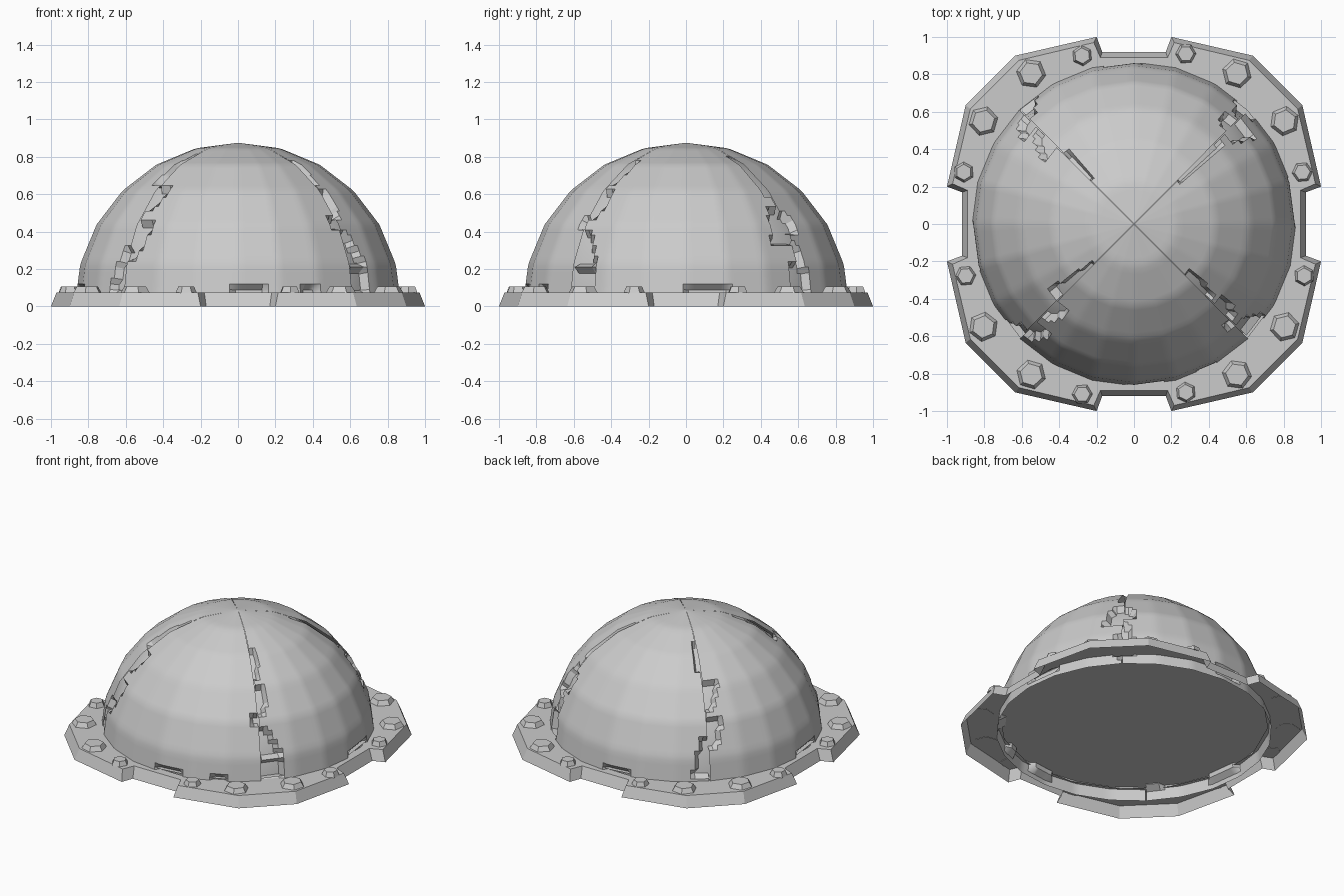
import bpy, bmesh
from math import sin, cos, radians, degrees, atan2, hypot, floor

if "Cube" in bpy.data.objects:
    bpy.data.objects.remove(bpy.data.objects["Cube"])

R = 0.875


def finish(name, bm, smooth=False):
    bm.normal_update()
    me = bpy.data.meshes.new(name)
    bm.to_mesh(me)
    bm.free()
    ob = bpy.data.objects.new(name, me)
    bpy.context.collection.objects.link(ob)
    if smooth:
        bpy.ops.object.select_all(action='DESELECT')
        ob.select_set(True)
        bpy.context.view_layer.objects.active = ob
        bpy.ops.object.shade_smooth_by_angle(angle=radians(32))
    return ob


def chord(a):
    """Angle in degrees -> (cos, sin) on a 24-sided polygon."""
    k = floor(a / 15 + 1e-6)
    t = a / 15 - k
    p, q = radians(15 * k), radians(15 * k + 15)
    return (cos(p) * (1 - t) + cos(q) * t, sin(p) * (1 - t) + sin(q) * t)


def dome_point(lon, lat, r):
    c, s = chord(lat)
    x, y = chord(lon)
    return (r * c * x, r * c * y, r * s)


# chipped edges: seam longitude, side, low lat, high lat, width low, width high
CHIPS = [
    (45, -1, 3, 15, 2, 4), (45, -1, 22, 37, 9, 5), (45, -1, 42, 66, 4, 3),
    (45, 1, 5, 22, 6, 2), (45, 1, 27, 34, 5, 4),
    (135, 1, 18, 31, 3, 8), (135, -1, 6, 22, 7, 3), (135, 1, 34, 46, 2, 9),
    (135, -1, 52, 66, 2, 4),
    (225, -1, 5, 20, 7, 3), (225, 1, 17, 30, 2, 8), (225, 1, 36, 46, 2, 8),
    (225, -1, 48, 68, 7, 3),
    (315, 1, 4, 13, 8, 9), (315, 1, 15, 27, 9, 3), (315, 1, 33, 45, 3, 6),
    (315, 1, 49, 62, 3, 6), (315, -1, 28, 32, 2, 3),
]
# chips on the bottom edges: low lon, high lon
NICKS = [(268, 279), (294, 300), (0, 16), (88, 99), (180, 195)]


def depth(lon, lat):
    for seam, side, a, b, w0, w1 in CHIPS:
        d = (lon - seam + 180) % 360 - 180
        if a <= lat <= b and 0 <= d * side <= w0 + (w1 - w0) * (lat - a) / (b - a):
            return 0.045
    if 3 < lat < 7 and any(a <= lon % 360 <= b for a, b in NICKS):
        return 0.035
    return 0


# four armour panels, split on the diagonals
def panel(name, mid):
    bm = bmesh.new()
    n, rows = 45, 45
    grid = []
    for j in range(rows + 1):
        lat = 89.9 * j / rows
        row = []
        for i in range(n + 1):
            lon = mid - 44.8 + 89.6 * i / n
            row.append(bm.verts.new(dome_point(lon, lat, R - depth(lon, lat))))
        grid.append(row)
    for j in range(rows):
        for i in range(n):
            bm.faces.new((grid[j][i], grid[j][i + 1], grid[j + 1][i + 1], grid[j + 1][i]))
    finish(name, bm, True)


for nm, mid in (("right", 0), ("back", 90), ("left", 180), ("front", 270)):
    panel(nm + "_panel", mid)

# inner dome behind the chips
bm = bmesh.new()
bmesh.ops.create_uvsphere(bm, u_segments=24, v_segments=12, radius=0.835)
bmesh.ops.bisect_plane(bm, geom=bm.verts[:] + bm.edges[:] + bm.faces[:],
                       plane_co=(0, 0, 0.09), plane_no=(0, 0, 1), clear_inner=True)
finish("inner_dome", bm, True)

# recessed floor under the dome
bm = bmesh.new()
bmesh.ops.create_circle(bm, cap_ends=True, segments=24, radius=0.86)
bmesh.ops.translate(bm, verts=bm.verts, vec=(0, 0, 0.09))
bmesh.ops.reverse_faces(bm, faces=bm.faces)
finish("floor", bm)

# notched base flange, open underneath
low = [(0.92, 0.17), (1.0, 0.2), (0.9, 0.635), (0.635, 0.9), (0.2, 1.0), (0.17, 0.92)]
top = [(0.89, 0.18), (0.97, 0.215), (0.875, 0.615), (0.615, 0.875), (0.215, 0.97), (0.18, 0.89)]


def spin(pts):
    turns = [(1, 0), (0, 1), (-1, 0), (0, -1)]
    return [(c * x - s * y, s * x + c * y) for c, s in turns for x, y in pts]


bm = bmesh.new()
rings = [[(x, y, 0) for x, y in spin(low)],
         [(x, y, 0.075) for x, y in spin(top)],
         [(0.85 * x / hypot(x, y), 0.85 * y / hypot(x, y), 0.075) for x, y in spin(top)]]
rings = [[bm.verts.new(p) for p in ring] for ring in rings]
for a, b in zip(rings, rings[1:]):
    for i in range(len(a)):
        k = (i + 1) % len(a)
        bm.faces.new((a[i], a[k], b[k], b[i]))
finish("base_flange", bm)


# hexagonal bolts
def bolt(name, x, y, r):
    bm = bmesh.new()
    bmesh.ops.create_cone(bm, cap_ends=True, segments=6, radius1=r, radius2=r * 0.74, depth=0.035)
    ob = finish(name, bm)
    ob.location = (x, y, 0.0885)
    ob.rotation_euler.z = atan2(y, x) + radians(18)


for x, y in spin([(0.55, 0.805), (0.805, 0.55)]):
    bolt("large_bolt", x, y, 0.082)
for x, y in spin([(0.277, 0.91), (0.9, 0.277)]):
    bolt("small_bolt", x, y, 0.057)
